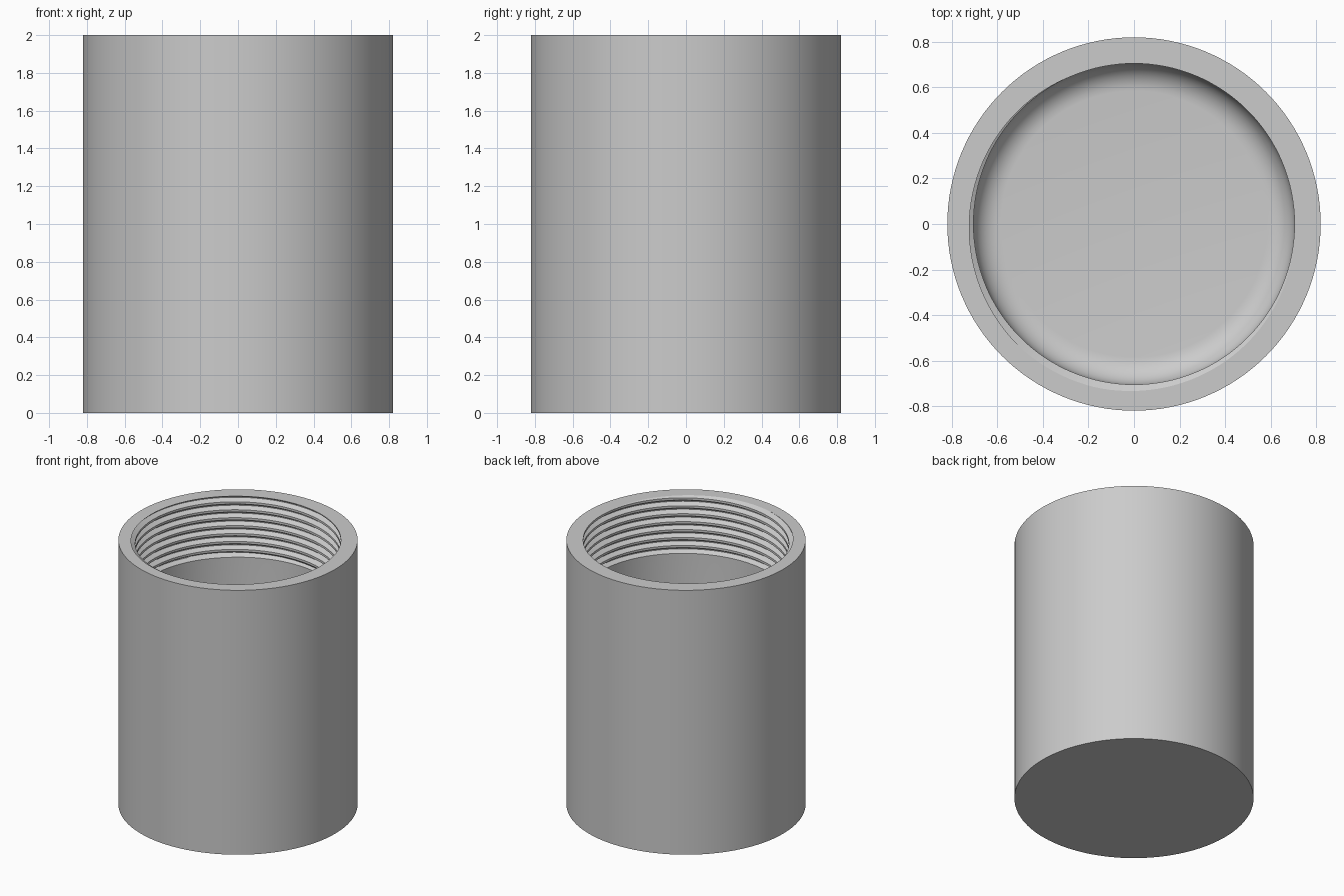
import bpy, bmesh, math

if "Cube" in bpy.data.objects:
    bpy.data.objects.remove(bpy.data.objects["Cube"])

R_OUT, R_IN, H = 0.82, 0.705, 2.0
FLOOR, FILLET = 0.12, 0.12
PITCH, DEPTH, Z_END = 0.06, 0.032, 1.54   # internal thread
THETA0 = math.radians(243)
N = 128
U = [-0.36, -0.04, 0.04, 0.36]            # groove profile breakpoints, in pitches


def thread_radius(z, a):
    u = (z - H) / PITCH - (a - THETA0) / math.tau
    d = abs(u - round(u))
    groove = min(1, max(0, (0.36 - d) / 0.32))
    fade = min(1, max(0, (z - Z_END) / (0.4 * PITCH)))
    return R_IN + DEPTH * groove * fade


bm = bmesh.new()


def ring(r, z):
    return [bm.verts.new((r * math.cos(math.tau * i / N), r * math.sin(math.tau * i / N), z))
            for i in range(N)]


def bridge(a, b):
    for i in range(N):
        j = (i + 1) % N
        bm.faces.new((a[i], a[j], b[j], b[i]))


# Outer wall and base
base, rim = ring(R_OUT, 0), ring(R_OUT, H)
bm.faces.new(base)
bridge(base, rim)

# Inside floor, rounded corner and plain wall
rings = []
for k in range(9):
    t = math.pi / 2 * k / 8
    rings.append(ring(R_IN - FILLET + FILLET * math.sin(t), FLOOR + FILLET * (1 - math.cos(t))))
rings.append(ring(R_IN, Z_END))
bm.faces.new(rings[0])
for a, b in zip(rings, rings[1:]):
    bridge(a, b)

# Helical thread: profile points follow the helix, clamped to the threaded zone
cols = []
turns = math.ceil((H - Z_END) / PITCH) + 4
for i in range(N):
    a = math.tau * i / N
    col = []
    for t in range(turns):
        for u in U:
            z = H + PITCH * (t - turns + 2 + u + (a - THETA0) / math.tau)
            z = min(H, max(Z_END, z))
            r = thread_radius(z, a)
            col.append(bm.verts.new((r * math.cos(a), r * math.sin(a), z)))
    cols.append(col)
K = len(cols[0])
for i in range(N):
    shift = len(U) if i == N - 1 else 0
    nxt = cols[(i + 1) % N]
    for k in range(K - 1):
        k0, k1 = min(k + shift, K - 1), min(k + 1 + shift, K - 1)
        quad = [cols[i][k], nxt[k0], nxt[k1], cols[i][k + 1]]
        if k0 == k1:
            quad.pop(2)
        bm.faces.new(quad)

# Top rim
bridge(rim, [c[-1] for c in cols])

bmesh.ops.remove_doubles(bm, verts=bm.verts, dist=1e-5)
bmesh.ops.dissolve_degenerate(bm, edges=bm.edges, dist=1e-6)
bmesh.ops.recalc_face_normals(bm, faces=bm.faces)
mesh = bpy.data.meshes.new("threaded_cup")
bm.to_mesh(mesh)
bm.free()
cup = bpy.data.objects.new("threaded_cup", mesh)
bpy.context.collection.objects.link(cup)
bpy.context.view_layer.objects.active = cup
cup.select_set(True)
bpy.ops.object.shade_smooth_by_angle(angle=math.radians(30))
